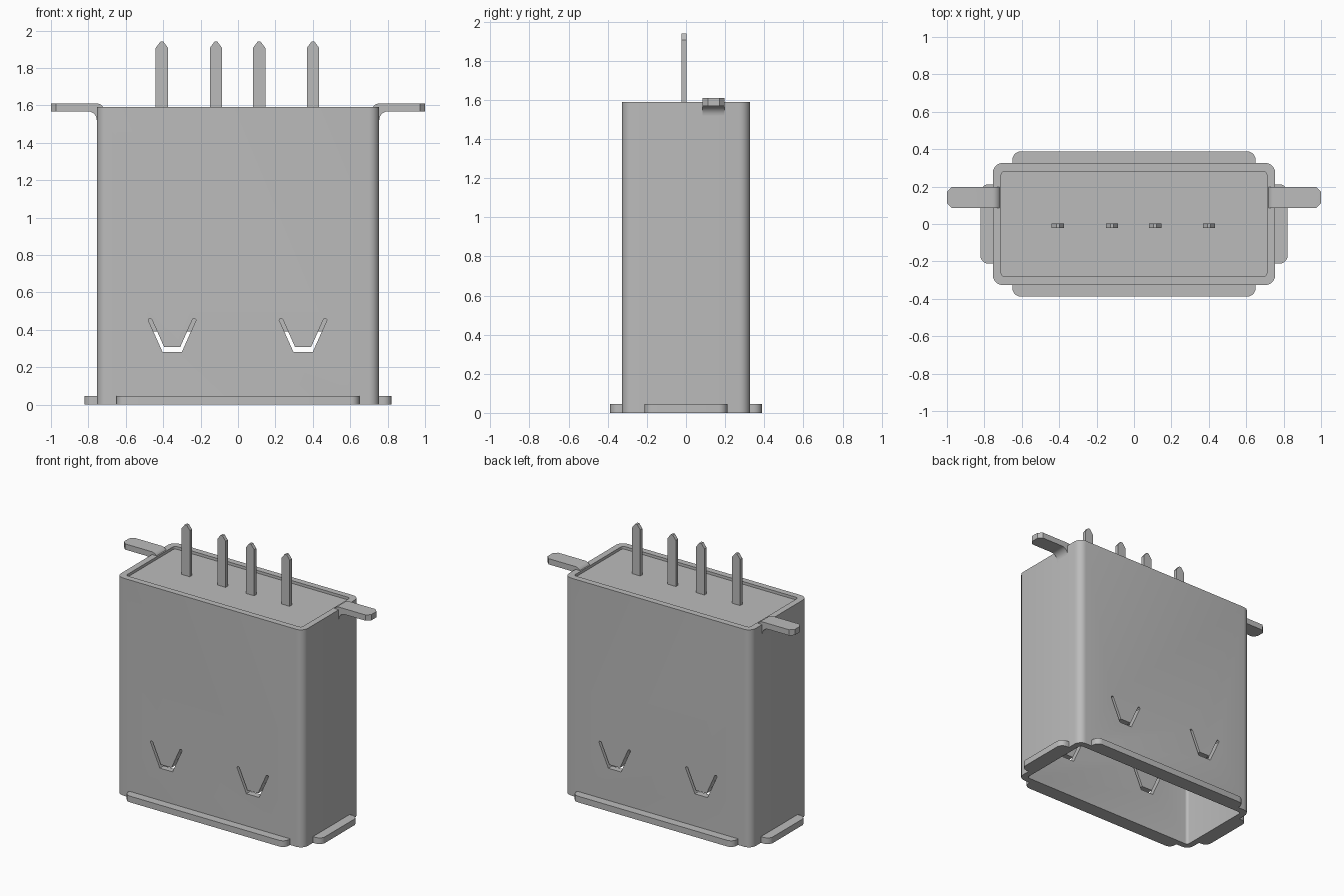
import bpy, bmesh, math
from mathutils import Vector

cube = bpy.data.objects.get("Cube")
if cube:
    bpy.data.objects.remove(cube, do_unlink=True)

grey = bpy.data.materials.new("plain grey")
grey.use_nodes = True
grey.diffuse_color = (0.5, 0.5, 0.5, 1)
grey.node_tree.nodes["Principled BSDF"].inputs["Base Color"].default_value = (0.5, 0.5, 0.5, 1)


def finish(name, bm):
    bmesh.ops.recalc_face_normals(bm, faces=bm.faces)
    mesh = bpy.data.meshes.new(name)
    bm.to_mesh(mesh)
    bm.free()
    mesh.materials.append(grey)
    obj = bpy.data.objects.new(name, mesh)
    bpy.context.collection.objects.link(obj)
    return obj


def smooth(obj):
    bpy.ops.object.select_all(action='DESELECT')
    obj.select_set(True)
    bpy.context.view_layer.objects.active = obj
    bpy.ops.object.shade_smooth_by_angle(angle=math.radians(35))


def prism(name, pts, lo, hi, axis="z"):
    """Extrude a 2D outline along z (points are x, y) or y (points are x, z)."""
    place = (lambda a, b, h: (a, b, h)) if axis == "z" else (lambda a, b, h: (a, h, b))
    bm = bmesh.new()
    low = [bm.verts.new(place(a, b, lo)) for a, b in pts]
    high = [bm.verts.new(place(a, b, hi)) for a, b in pts]
    bm.faces.new(low)
    bm.faces.new(high)
    for i in range(len(pts)):
        j = (i + 1) % len(pts)
        bm.faces.new((low[i], low[j], high[j], high[i]))
    return finish(name, bm)


def arc(cx, cy, r, start, end, n=6):
    steps = [math.radians(start + (end - start) * i / n) for i in range(n + 1)]
    return [(cx + r * math.cos(t), cy + r * math.sin(t)) for t in steps]


def rounded(w, d, r):
    """Rounded rectangle outline with half sizes w and d."""
    pts = []
    for k, (sx, sy) in enumerate(((1, 1), (-1, 1), (-1, -1), (1, -1))):
        pts += arc(sx * (w - r), sy * (d - r), r, k * 90, k * 90 + 90)
    return pts


W, D, H, WALL = 0.755, 0.327, 1.59, 0.045

# Shell: rounded tube, open at the bottom
bm = bmesh.new()
loops = [[bm.verts.new((x, y, z)) for x, y in rounded(w, d, r)]
         for w, d, r, z in ((W, D, 0.055, 0), (W, D, 0.055, H),
                            (W - WALL, D - WALL, 0.02, H), (W - WALL, D - WALL, 0.02, 0))]
for a, b in zip(loops, loops[1:] + loops[:1]):
    for i in range(len(a)):
        j = (i + 1) % len(a)
        bm.faces.new((a[i], a[j], b[j], b[i]))
shell = finish("shell", bm)

# Spring slots cut through the front and back walls
half = [(0.051, 0.28), (0.128, 0.452), (0.122, 0.461), (0.110, 0.458), (0.043, 0.308)]
slot = half + [(-x, z) for x, z in reversed(half)]
for side, cx in (("right", -0.352), ("left", 0.348)):
    cutter = prism(side + "_slot_cutter", [(cx + x, z) for x, z in slot], -0.5, 0.5, "y")
    cutter.hide_render = True
    mod = shell.modifiers.new(side + "_slot", 'BOOLEAN')
    mod.operation = 'DIFFERENCE'
    mod.solver = 'EXACT'
    mod.object = cutter
    bpy.context.view_layer.objects.active = shell
    bpy.ops.object.modifier_apply(modifier=mod.name)
    bpy.data.objects.remove(cutter, do_unlink=True)
smooth(shell)

# Insulating block filling the top, and the tongue hanging from it
prism("top_block", rounded(W - WALL, D - WALL, 0.02), 1.25, H - 0.02)
prism("tongue", [(-0.63, 0), (0.63, 0), (0.63, 0.2), (-0.63, 0.2)], 0.39, 1.25)


# Lip plates around the opening, rounded at their outer corners
def lip(name, width, inner, outer, turn):
    r = 0.045
    pts = [(width, inner)] + arc(width - r, outer - r, r, 0, 90)
    pts += arc(r - width, outer - r, r, 90, 180) + [(-width, inner)]
    c, s = round(math.cos(turn)), round(math.sin(turn))
    smooth(prism(name, [(x * c - y * s, x * s + y * c) for x, y in pts], 0, 0.045))


for k, name in enumerate(("back", "right", "front", "left")):
    size = (0.65, D, 0.388) if k % 2 == 0 else (0.212, W, 0.822)
    lip(name + "_lip", *size, k * math.pi / 2)

# Bent mounting ears with clipped tips
for side, s in (("left", 1), ("right", -1)):
    profile = [(0.712, 1.5)] + arc(0.757, 1.565, 0.045, 180, 90)
    profile += [(1.0, 1.61), (1.0, 1.568)] + arc(0.803, 1.52, 0.048, 90, 180) + [(0.755, 1.5)]
    ear = prism(side + "_ear", [(s * x, z) for x, z in profile], 0.085, 0.198, "y")
    bm = bmesh.new()
    bm.from_mesh(ear.data)
    tips = [e for e in bm.edges if all(abs(v.co.x) > 0.99 for v in e.verts)
            and abs(e.verts[0].co.z - e.verts[1].co.z) > 0.01]
    bmesh.ops.bevel(bm, geom=tips, offset=0.027, segments=1, affect='EDGES')
    bm.to_mesh(ear.data)
    bm.free()
    smooth(ear)

# Contact pins with pointed tips, running down the face of the tongue
pin = [(-0.033, 0.45), (0.033, 0.45), (0.033, 1.907), (0.008, 1.94), (-0.008, 1.94), (-0.033, 1.907)]
for i, cx in enumerate((-0.407, -0.118, 0.113, 0.401)):
    prism("contact_pin_%d" % (i + 1), [(cx + x, z) for x, z in pin], -0.022, 0.003, "y")
